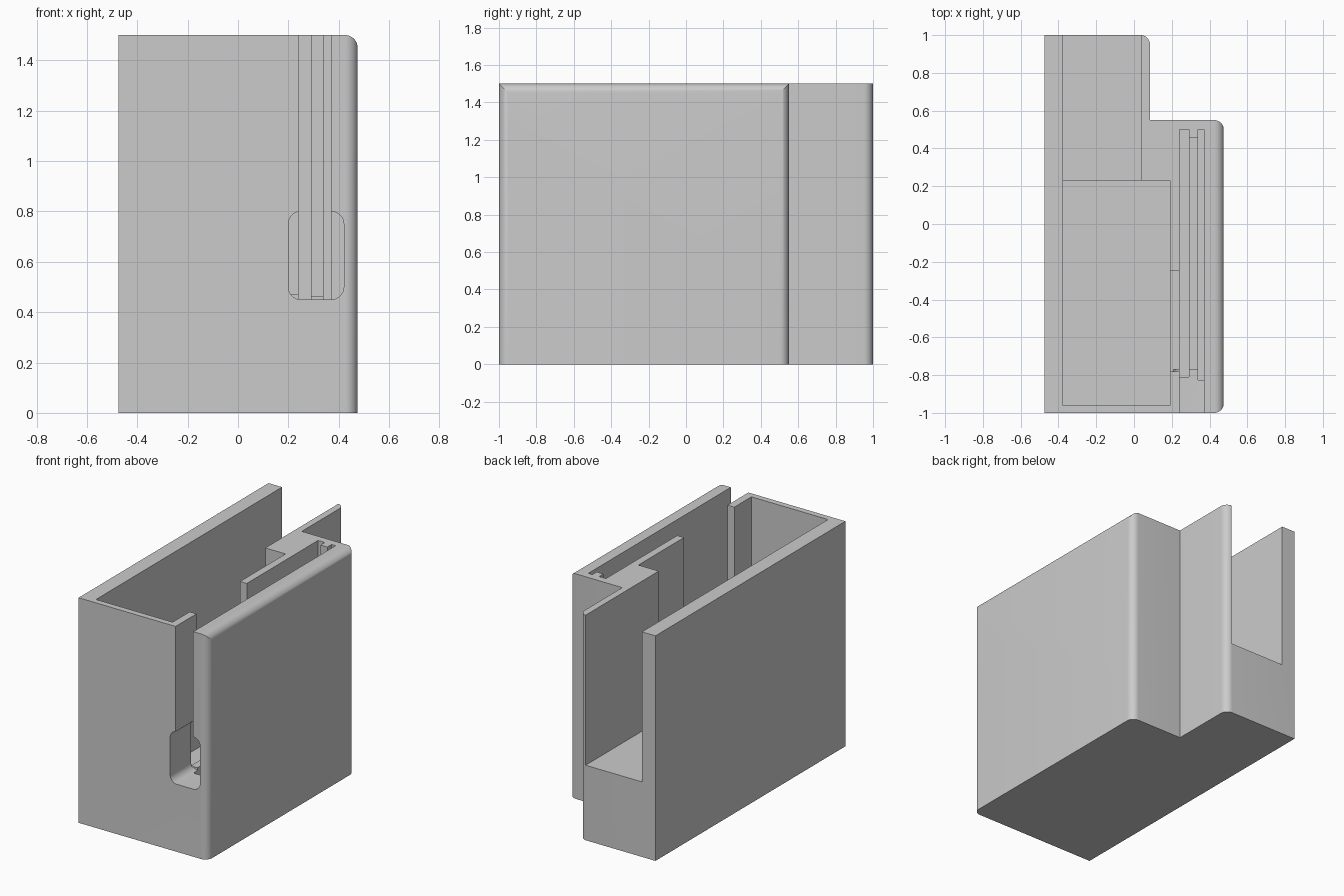
import bpy
import math

cube = bpy.data.objects.get("Cube")
if cube:
    bpy.data.objects.remove(cube, do_unlink=True)

grey = bpy.data.materials.new("plain grey")
grey.use_nodes = True
colour = (0.6, 0.6, 0.6, 1)
grey.diffuse_color = colour
grey.node_tree.nodes["Principled BSDF"].inputs["Base Color"].default_value = colour


def rounded(points, steps=10):
    """Outline of (u, v, radius) corners with the radii turned into arcs."""
    out = []
    for i, (u, v, r) in enumerate(points):
        if not r:
            out.append((u, v))
            continue
        pu, pv, _ = points[i - 1]
        nu, nv, _ = points[(i + 1) % len(points)]
        a = math.hypot(pu - u, pv - v)
        b = math.hypot(nu - u, nv - v)
        du, dv = (pu - u) / a * r, (pv - v) / a * r
        eu, ev = (nu - u) / b * r, (nv - v) / b * r
        for k in range(steps + 1):
            t = k / steps * math.pi / 2
            s, c = 1 - math.sin(t), 1 - math.cos(t)
            out.append((u + du * s + eu * c, v + dv * s + ev * c))
    return out


def prism(name, outline, low, high, along="z"):
    """Extrude an outline along z (outline in xy) or y (outline in xz)."""
    place = (lambda u, v, w: (u, v, w)) if along == "z" else (lambda u, v, w: (u, w, v))
    n = len(outline)
    verts = [place(u, v, w) for w in (low, high) for u, v in outline]
    faces = [list(range(n))[::-1], list(range(n, 2 * n))]
    faces += [[i, (i + 1) % n, n + (i + 1) % n, n + i] for i in range(n)]
    if along == "y":
        faces = [f[::-1] for f in faces]
    mesh = bpy.data.meshes.new(name)
    mesh.from_pydata(verts, [], faces)
    mesh.materials.append(grey)
    obj = bpy.data.objects.new(name, mesh)
    bpy.context.collection.objects.link(obj)
    return obj


def box(name, x0, x1, y0, y1, z0, z1=1.6):
    return prism(name, [(x0, y0), (x1, y0), (x1, y1), (x0, y1)], z0, z1)


def combine(target, tool, operation="DIFFERENCE"):
    tool.hide_render = True
    mod = target.modifiers.new(tool.name, "BOOLEAN")
    mod.operation = operation
    mod.solver = "EXACT"
    mod.object = tool
    bpy.context.view_layer.objects.active = target
    bpy.ops.object.modifier_apply(modifier=mod.name)
    bpy.data.objects.remove(tool, do_unlink=True)


# Stepped block with rounded upright corners
R = 0.05
body = prism("holder_body", rounded([
    (-0.475, -1, 0), (0.475, -1, R), (0.475, 0.55, R),
    (0.085, 0.55, 0), (0.085, 1, R), (-0.475, 1, 0)]), 0, 1.5)

# Rounded top edge along the left side
combine(body, prism("top_edge_profile", rounded([
    (-0.6, -0.1, 0), (0.475, -0.1, 0), (0.475, 1.5, R), (-0.6, 1.5, 0)]),
    -1.2, 1.2, "y"), "INTERSECT")

# Main pocket, rear channel and the gap joining pocket and slot
combine(body, box("main_pocket", -0.375, 0.19, -0.96, 0.23, 0.1))
combine(body, box("rear_channel", -0.375, 0.04, 0.1, 1.1, 0.5))
combine(body, box("wall_gap", 0.15, 0.26, -0.78, -0.25, 0.47))

# Slot open to the front, with a deeper rail on each side
combine(body, box("slot", 0.24, 0.37, -1.1, 0.455, 0.465))
combine(body, box("inner_rail", 0.24, 0.29, -0.81, 0.5, 0.4))
combine(body, box("outer_rail", 0.34, 0.37, -0.825, 0.5, 0.4))

# Rounded window in the front wall
combine(body, prism("front_window", rounded([
    (0.2, 0.45, R), (0.42, 0.45, R), (0.42, 0.8, R), (0.2, 0.8, R)]),
    -1.1, -0.77, "y"))

bpy.ops.object.select_all(action="DESELECT")
body.select_set(True)
bpy.context.view_layer.objects.active = body
bpy.ops.object.shade_smooth_by_angle(angle=math.radians(30))
